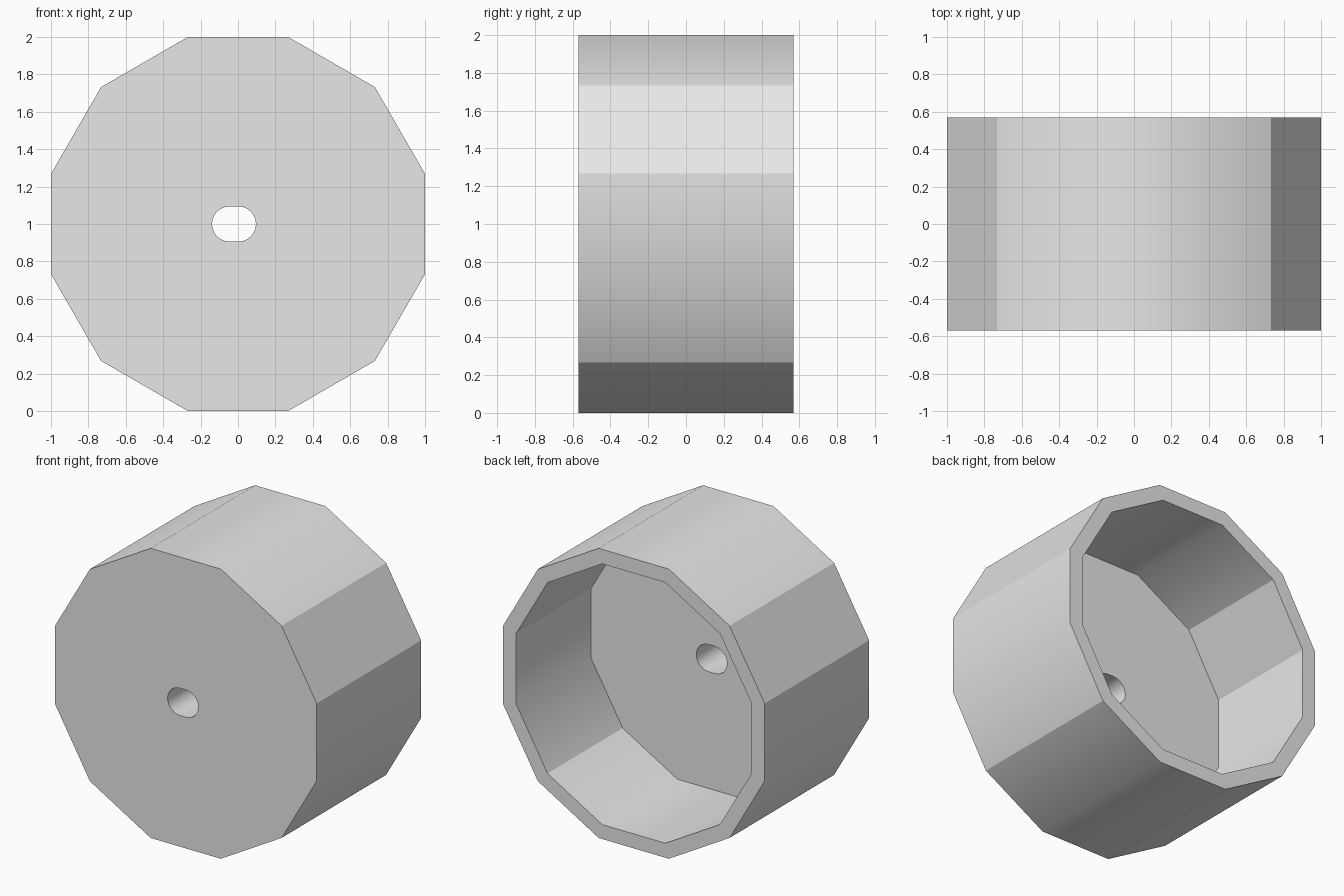
import bpy
import bmesh
from math import cos, sin, pi, radians

default = bpy.data.objects.get("Cube")
if default:
    bpy.data.objects.remove(default, do_unlink=True)

SIDES = 12
FRONT, FLOOR, BACK = -0.57, -0.25, 0.57
CENTRE_Z = 1.0

grey = bpy.data.materials.new("plain grey")
grey.use_nodes = True
colour = (0.8, 0.8, 0.8, 1)
grey.diffuse_color = colour
grey.node_tree.nodes["Principled BSDF"].inputs["Base Color"].default_value = colour

bm = bmesh.new()


def ring(points, y):
    """Closed loop of vertices and edges in the plane at depth y."""
    verts = [bm.verts.new((x, y, CENTRE_Z + z)) for x, z in points]
    edges = [bm.edges.new((v, verts[i - 1])) for i, v in enumerate(verts)]
    return verts, edges


def polygon(apothem):
    radius = apothem / cos(pi / SIDES)
    angles = [(i + 0.5) * 2 * pi / SIDES for i in range(SIDES)]
    return [(radius * cos(a), radius * sin(a)) for a in angles]


def slot(left, right, radius, steps=12):
    """Rounded slot outline with half-round ends."""
    points = []
    for centre, start in ((right, -pi / 2), (left, pi / 2)):
        for i in range(steps + 1):
            a = start + pi * i / steps
            points.append((centre + radius * cos(a), radius * sin(a)))
    return points


def bridge(a, b):
    n = len(a[0])
    for i in range(n):
        bm.faces.new((a[0][i - 1], a[0][i], b[0][i], b[0][i - 1]))


def fill(outer, hole):
    bmesh.ops.triangle_fill(bm, edges=outer[1] + hole[1], use_beauty=True)


# Outer drum, rim and hollow
outer_front = ring(polygon(1.0), FRONT)
outer_back = ring(polygon(1.0), BACK)
inner_back = ring(polygon(0.9), BACK)
inner_floor = ring(polygon(0.9), FLOOR)
bridge(outer_front, outer_back)
bridge(outer_back, inner_back)
bridge(inner_back, inner_floor)

# Slot through the thick front wall
outline = slot(-0.045, 0.002, 0.094)
slot_front = ring(outline, FRONT)
slot_back = ring(outline, FLOOR)
bridge(slot_front, slot_back)
fill(outer_front, slot_front)
fill(inner_floor, slot_back)

bmesh.ops.recalc_face_normals(bm, faces=bm.faces)

# Smooth faces, with creases at the rims and at some drum corners
for face in bm.faces:
    face.smooth = True
for edge in bm.edges:
    a, b = edge.verts
    height = (a.co.z - CENTRE_Z) / 0.95
    lengthwise = abs(a.co.y - b.co.y) > 0.5 and abs(a.co.z - b.co.z) < 0.01
    crease = 0.2 < height < 0.9 or -0.9 < height < -0.5
    if edge.calc_face_angle(0) > radians(40) or (lengthwise and crease):
        edge.smooth = False

mesh = bpy.data.meshes.new("hollow_drum")
bm.to_mesh(mesh)
bm.free()
mesh.materials.append(grey)
drum = bpy.data.objects.new("hollow_drum", mesh)
bpy.context.collection.objects.link(drum)
